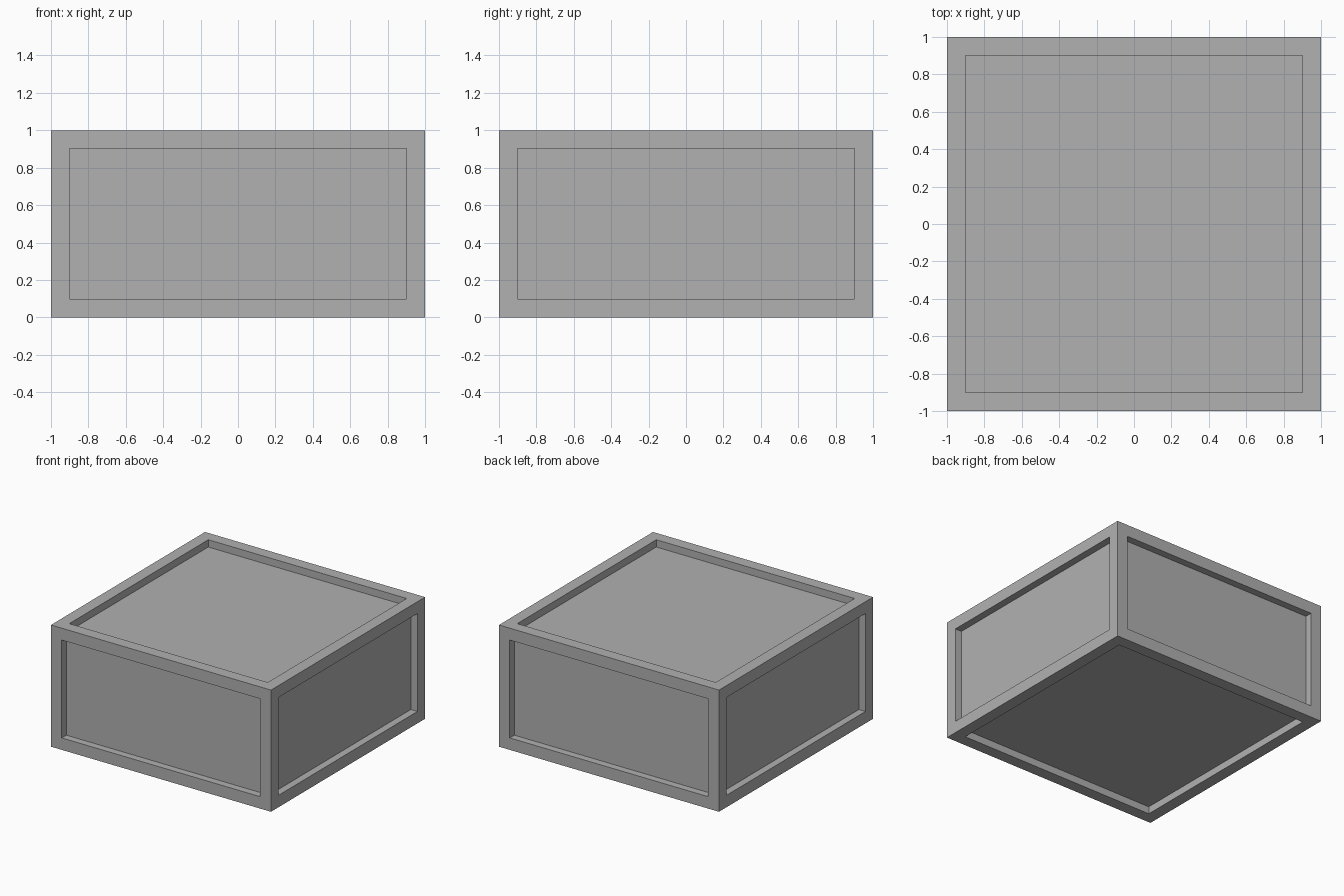
import bpy, bmesh
from mathutils import Vector

if "Cube" in bpy.data.objects:
    bpy.data.objects.remove(bpy.data.objects["Cube"])

SIZE = Vector((2.0, 2.0, 1.0))
BORDER = 0.098   # width of the raised frame
DEPTH = 0.06     # how far each panel is sunk

# Crate body: a box standing on the ground
bm = bmesh.new()
bmesh.ops.create_cube(bm, size=1.0)
bmesh.ops.scale(bm, vec=SIZE, verts=bm.verts)
bmesh.ops.translate(bm, vec=(0, 0, SIZE.z / 2), verts=bm.verts)
bm.normal_update()

# Recessed panels: inset every side, then push the inner face straight in
panels = list(bm.faces)
bmesh.ops.inset_individual(bm, faces=panels, thickness=BORDER, use_even_offset=True)
bm.normal_update()
for panel in panels:
    normal = panel.normal.copy()
    ext = bmesh.ops.extrude_discrete_faces(bm, faces=[panel])
    verts = list({v for f in ext["faces"] for v in f.verts})
    bmesh.ops.translate(bm, vec=-normal * DEPTH, verts=verts)
bmesh.ops.recalc_face_normals(bm, faces=bm.faces)

mesh = bpy.data.meshes.new("panelled_crate")
bm.to_mesh(mesh)
bm.free()
crate = bpy.data.objects.new("panelled_crate", mesh)
bpy.context.collection.objects.link(crate)

# Dark grey finish
grey = bpy.data.materials.new("dark_grey")
grey.diffuse_color = (0.44, 0.44, 0.44, 1.0)
grey.use_nodes = True
grey.node_tree.nodes["Principled BSDF"].inputs["Base Color"].default_value = grey.diffuse_color
mesh.materials.append(grey)
